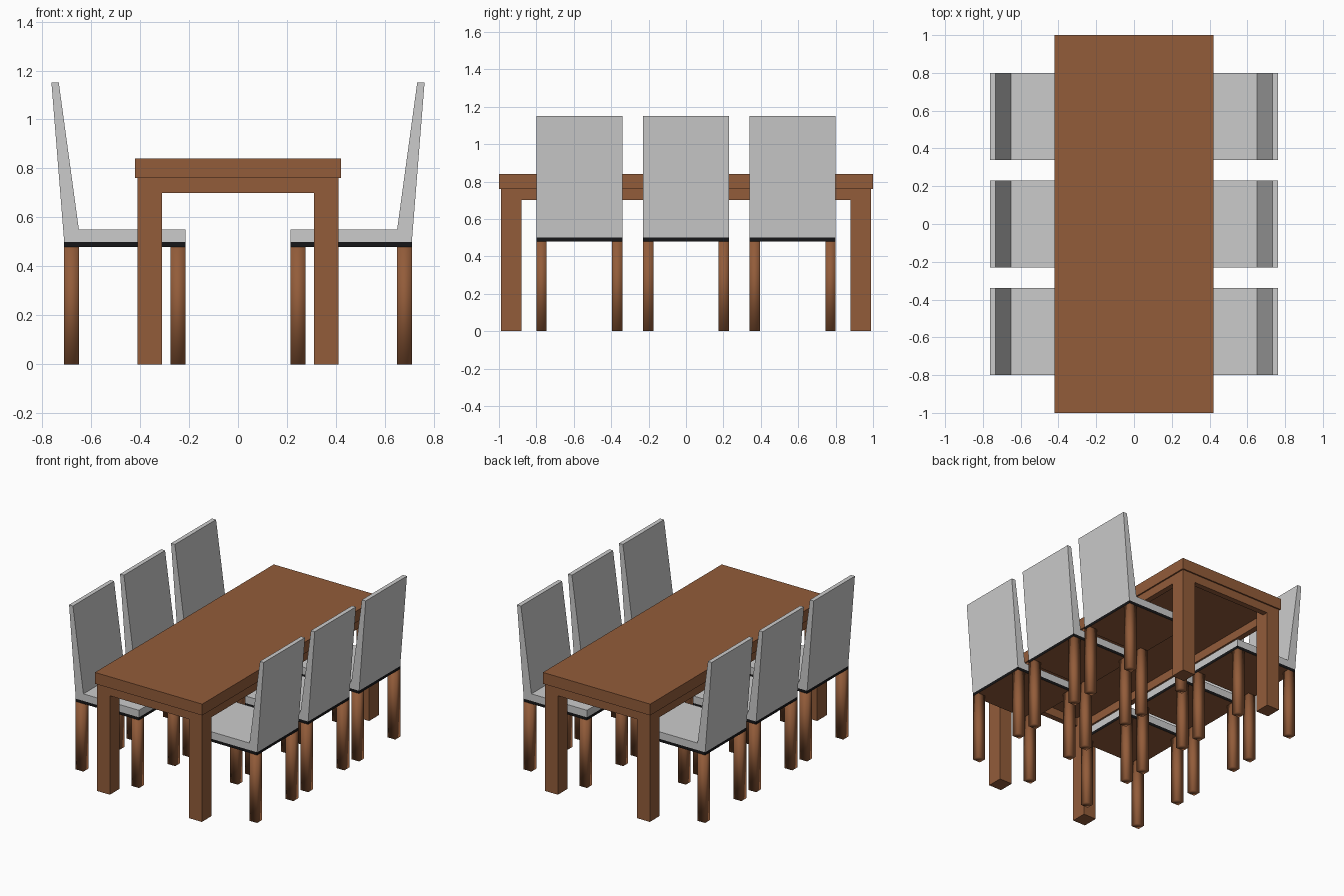
import bpy, bmesh

if "Cube" in bpy.data.objects:
    bpy.data.objects.remove(bpy.data.objects["Cube"])


def material(name, rgb):
    m = bpy.data.materials.new(name)
    m.diffuse_color = (*rgb, 1)
    m.use_nodes = True
    m.node_tree.nodes["Principled BSDF"].inputs["Base Color"].default_value = m.diffuse_color
    return m


WOOD = material("brown wood", (0.29, 0.107, 0.042))
FABRIC = material("light grey fabric", (0.60, 0.60, 0.60))
BLACK = material("black trim", (0.008, 0.008, 0.009))


def finish(name, bm, mats):
    bmesh.ops.recalc_face_normals(bm, faces=bm.faces)
    me = bpy.data.meshes.new(name)
    bm.to_mesh(me)
    bm.free()
    for m in mats:
        me.materials.append(m)
    ob = bpy.data.objects.new(name, me)
    bpy.context.collection.objects.link(ob)
    return ob


def prism(name, profile, y0, y1, mats):
    """Extrude an x-z profile along y."""
    bm = bmesh.new()
    face = bm.faces.new([bm.verts.new((x, y0, z)) for x, z in profile])
    ext = bmesh.ops.extrude_face_region(bm, geom=[face])
    verts = [v for v in ext["geom"] if isinstance(v, bmesh.types.BMVert)]
    bmesh.ops.translate(bm, verts=verts, vec=(0, y1 - y0, 0))
    return finish(name, bm, mats)


def box(name, x, y, z, mats):
    x0, x1 = sorted(x)
    y0, y1 = sorted(y)
    return prism(name, [(x0, z[0]), (x1, z[0]), (x1, z[1]), (x0, z[1])], y0, y1, mats)


# Table: top, apron boards and corner legs
box("table_top", (-0.42, 0.42), (-1, 1), (0.76, 0.84), [WOOD])
for s in (-1, 1):
    box("table_end_apron", (-0.31, 0.31), (s * 0.95, s * 0.99), (0.70, 0.76), [WOOD])
    box("table_side_apron", (s * 0.37, s * 0.41), (-0.88, 0.88), (0.70, 0.76), [WOOD])
    for t in (-1, 1):
        box("table_leg", (s * 0.31, s * 0.41), (t * 0.88, t * 0.99), (0, 0.76), [WOOD])

# Chairs: one L-shaped cushion, black band and four legs each
CUSHION = [(0.215, 0.50), (0.71, 0.50), (0.762, 1.15), (0.732, 1.15),
           (0.65, 0.55), (0.215, 0.55)]
for s in (-1, 1):
    for cy in (-0.57, 0, 0.57):
        prism("chair_cushion", [(s * x, z) for x, z in CUSHION],
              cy - 0.23, cy + 0.23, [FABRIC])
        band = box("chair_seat_band", (s * 0.215, s * 0.71), (cy - 0.23, cy + 0.23),
                   (0.48, 0.50), [BLACK, WOOD])
        for p in band.data.polygons:      # wooden underside
            if p.normal.z < -0.5:
                p.material_index = 1
        for x in (0.215, 0.65):
            for t in (-1, 1):
                leg = box("chair_leg", (s * x, s * (x + 0.06)),
                          (cy + t * 0.175, cy + t * 0.23), (0, 0.48), [WOOD])
                leg.data.polygons.foreach_set("use_smooth", [True] * 6)
